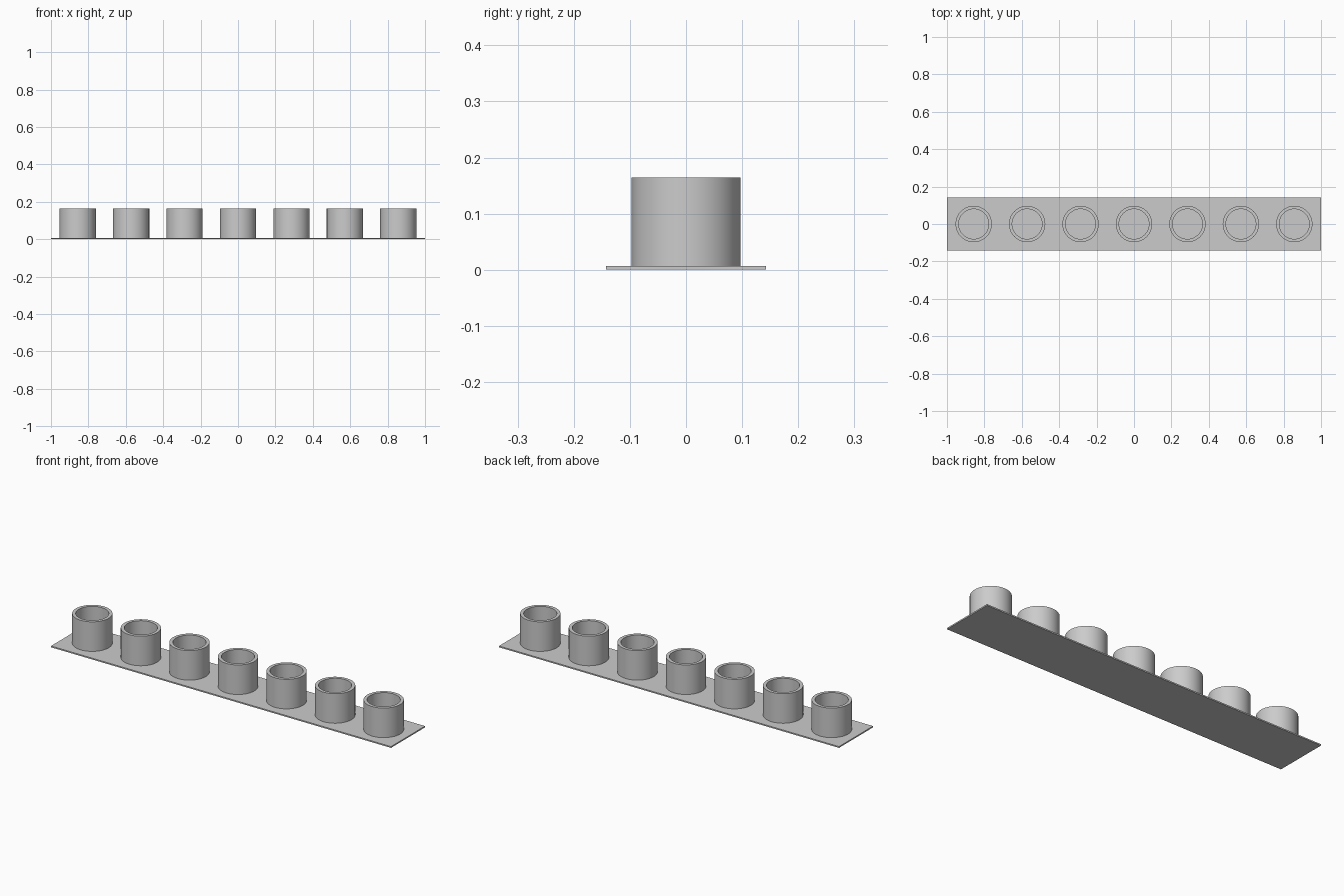
import bpy, bmesh, math

cube = bpy.data.objects.get("Cube")
if cube:
    bpy.data.objects.remove(cube, do_unlink=True)

COUNT = 7
PITCH = 2 / COUNT
PLATE_TOP = 0.007
TUBE_TOP = 0.164
R_OUT, R_IN = 0.097, 0.08
SEGMENTS = 64

# Single grey material
grey = bpy.data.materials.new("light_grey")
grey.use_nodes = True
colour = (0.6, 0.6, 0.6, 1)
grey.diffuse_color = colour
grey.node_tree.nodes["Principled BSDF"].inputs["Base Color"].default_value = colour


def add_object(name, bm):
    bmesh.ops.recalc_face_normals(bm, faces=bm.faces)
    mesh = bpy.data.meshes.new(name)
    bm.to_mesh(mesh)
    bm.free()
    mesh.materials.append(grey)
    obj = bpy.data.objects.new(name, mesh)
    bpy.context.collection.objects.link(obj)
    return obj


# Thin base plate
bm = bmesh.new()
bmesh.ops.create_cube(bm, size=1)
bmesh.ops.scale(bm, vec=(2, PITCH, PLATE_TOP), verts=bm.verts)
bmesh.ops.translate(bm, vec=(0, 0, PLATE_TOP / 2), verts=bm.verts)
add_object("base_plate", bm)

# Open round cup: spin the closed wall section around z
bm = bmesh.new()
section = [(R_OUT, PLATE_TOP), (R_OUT, TUBE_TOP), (R_IN, TUBE_TOP), (R_IN, PLATE_TOP)]
verts = [bm.verts.new((r, 0, z)) for r, z in section]
edges = [bm.edges.new((verts[i], verts[i + 1])) for i in range(3)]
bmesh.ops.spin(bm, geom=verts + edges, cent=(0, 0, 0), axis=(0, 0, 1),
               angle=2 * math.pi, steps=SEGMENTS)
bmesh.ops.remove_doubles(bm, verts=bm.verts, dist=0.0001)
cup = add_object("cup_1", bm)
bpy.ops.object.select_all(action="DESELECT")
cup.select_set(True)
bpy.context.view_layer.objects.active = cup
bpy.ops.object.shade_smooth_by_angle(angle=math.radians(30))

# Row of evenly spaced cups sharing one mesh
cup.location.x = -1 + PITCH / 2
for i in range(1, COUNT):
    copy = cup.copy()
    copy.name = f"cup_{i + 1}"
    copy.location.x = -1 + PITCH * (i + 0.5)
    bpy.context.collection.objects.link(copy)
